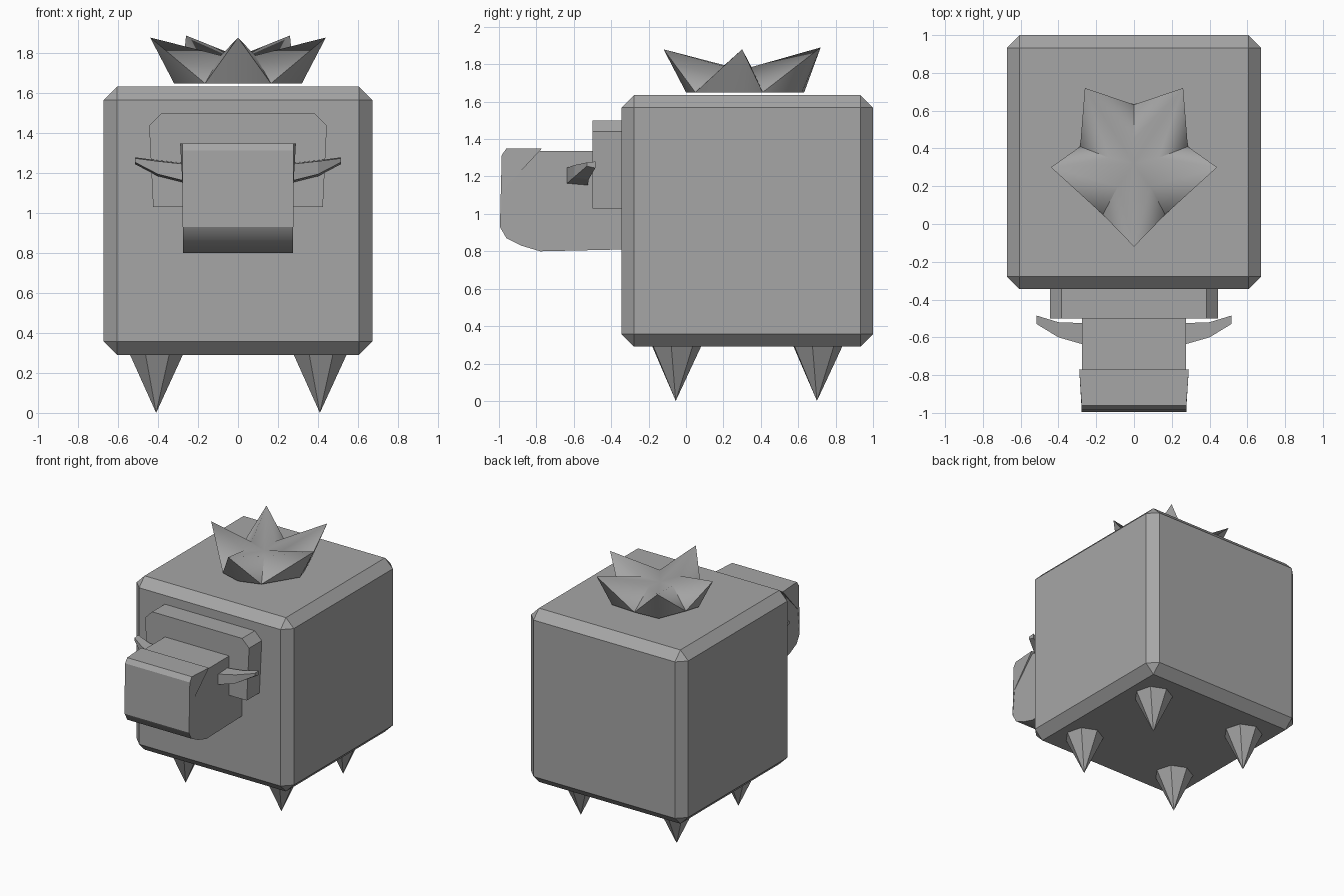
import bpy, bmesh, math
from mathutils import Vector

if "Cube" in bpy.data.objects:
    bpy.data.objects.remove(bpy.data.objects["Cube"])

grey = bpy.data.materials.new("grey")
grey.diffuse_color = (0.38, 0.38, 0.38, 1)
grey.use_nodes = True
grey.node_tree.nodes["Principled BSDF"].inputs["Base Color"].default_value = grey.diffuse_color


def finish(name, bm, smooth=None):
    """Turn a bmesh into a named grey object."""
    bmesh.ops.recalc_face_normals(bm, faces=bm.faces)
    me = bpy.data.meshes.new(name)
    bm.to_mesh(me)
    bm.free()
    ob = bpy.data.objects.new(name, me)
    bpy.context.collection.objects.link(ob)
    me.materials.append(grey)
    if smooth:
        bpy.ops.object.select_all(action='DESELECT')
        ob.select_set(True)
        bpy.context.view_layer.objects.active = ob
        bpy.ops.object.shade_smooth_by_angle(angle=math.radians(smooth))
    return ob


def loft(name, rings, smooth=None):
    """Bridge closed rings of equal length and cap both ends."""
    bm = bmesh.new()
    vs = [[bm.verts.new(p) for p in r] for r in rings]
    n = len(rings[0])
    for a, b in zip(vs, vs[1:]):
        for i in range(n):
            j = (i + 1) % n
            bm.faces.new((a[i], a[j], b[j], b[i]))
    bm.faces.new(vs[0])
    bm.faces.new(vs[-1])
    return finish(name, bm, smooth)


# Chamfered cube body
bm = bmesh.new()
bmesh.ops.create_cube(bm, size=1.345)
bmesh.ops.translate(bm, verts=bm.verts, vec=(0, 0.3275, 0.9625))
bmesh.ops.bevel(bm, geom=bm.edges[:], offset=0.067, segments=1, affect='EDGES')
finish("body", bm)

# Four seven-sided spike feet
for side, x in (("left", -0.41), ("right", 0.41)):
    for end, y in (("front", -0.055), ("back", 0.70)):
        bm = bmesh.new()
        rim = []
        for i in range(7):
            a = math.radians(-10) + math.tau * i / 7
            rim.append(bm.verts.new((x + 0.14 * math.cos(a), y + 0.14 * math.sin(a), 0.30)))
        tip = bm.verts.new((x, y, 0.0))
        for i in range(7):
            bm.faces.new((rim[i], rim[(i + 1) % 7], tip))
        bm.faces.new(rim)
        finish(f"{end}_{side}_spike_foot", bm)

# Face plate with clipped upper corners
plate = [(-0.425, 1.03), (0.425, 1.03), (0.445, 1.44), (0.385, 1.50), (-0.385, 1.50), (-0.445, 1.44)]
loft("face_plate", [[(x, y, z) for x, z in plate] for y in (-0.5, -0.33)])

# Snout with rounded chin, side profile swept across x
snout = [(-0.33, 0.81), (-0.78, 0.80), (-0.88, 0.83), (-0.96, 0.87), (-0.995, 0.93),
         (-0.975, 1.13), (-0.80, 1.335), (-0.33, 1.335)]
loft("snout", [[(x, y, z) for y, z in snout] for x in (-0.275, 0.275)], 35)

# Wedge cap on the upper front of the snout, slightly wider at its rear
cap = [(-0.995, 0.93), (-0.975, 1.13), (-0.77, 1.35), (-0.96, 1.35), (-0.985, 1.315)]
loft("nose_cap", [[(s * (0.29 if y > -0.9 else 0.277), y, z) for y, z in cap] for s in (-1, 1)])

# Curved tusks: (x, front y, back y, low z, high z)
tusk = [(0.26, -0.64, -0.525, 1.15, 1.25), (0.40, -0.60, -0.52, 1.185, 1.265),
        (0.515, -0.53, -0.485, 1.245, 1.28)]
for side, s in (("left", -1), ("right", 1)):
    loft(f"{side}_tusk", [[(s * x, f, lo + 0.01), (s * x, b, lo), (s * x, b, hi), (s * x, f, hi - 0.005)]
                          for x, f, b, lo, hi in tusk])

# Five-pointed leafy crown: alternating tips and valleys above a ten-sided base
half_top = [(0, -0.12, 1.88), (0.085, 0.20, 1.79), (0.44, 0.30, 1.88),
            (0.13, 0.35, 1.785), (0.26, 0.72, 1.89), (0, 0.45, 1.785)]
half_base = [(0, 0.0), (0.165, 0.05), (0.32, 0.30), (0.285, 0.41), (0.20, 0.62), (0, 0.632)]


def mirrored(half):
    return half + [(-p[0],) + tuple(p[1:]) for p in half[-2:0:-1]]


bm = bmesh.new()
top = [bm.verts.new(p) for p in mirrored(half_top)]
base = [bm.verts.new((x, y, 1.65)) for x, y in mirrored(half_base)]
centre = bm.verts.new((0, 0.32, 1.765))
for i in range(10):
    j = (i + 1) % 10
    tip, val = (i, j) if i % 2 == 0 else (j, i)
    bm.faces.new((top[i], top[j], centre))
    bm.faces.new((base[tip], base[val], top[tip]))
    bm.faces.new((base[val], top[val], top[tip]))
bm.faces.new(base)
finish("crown", bm, 60)
